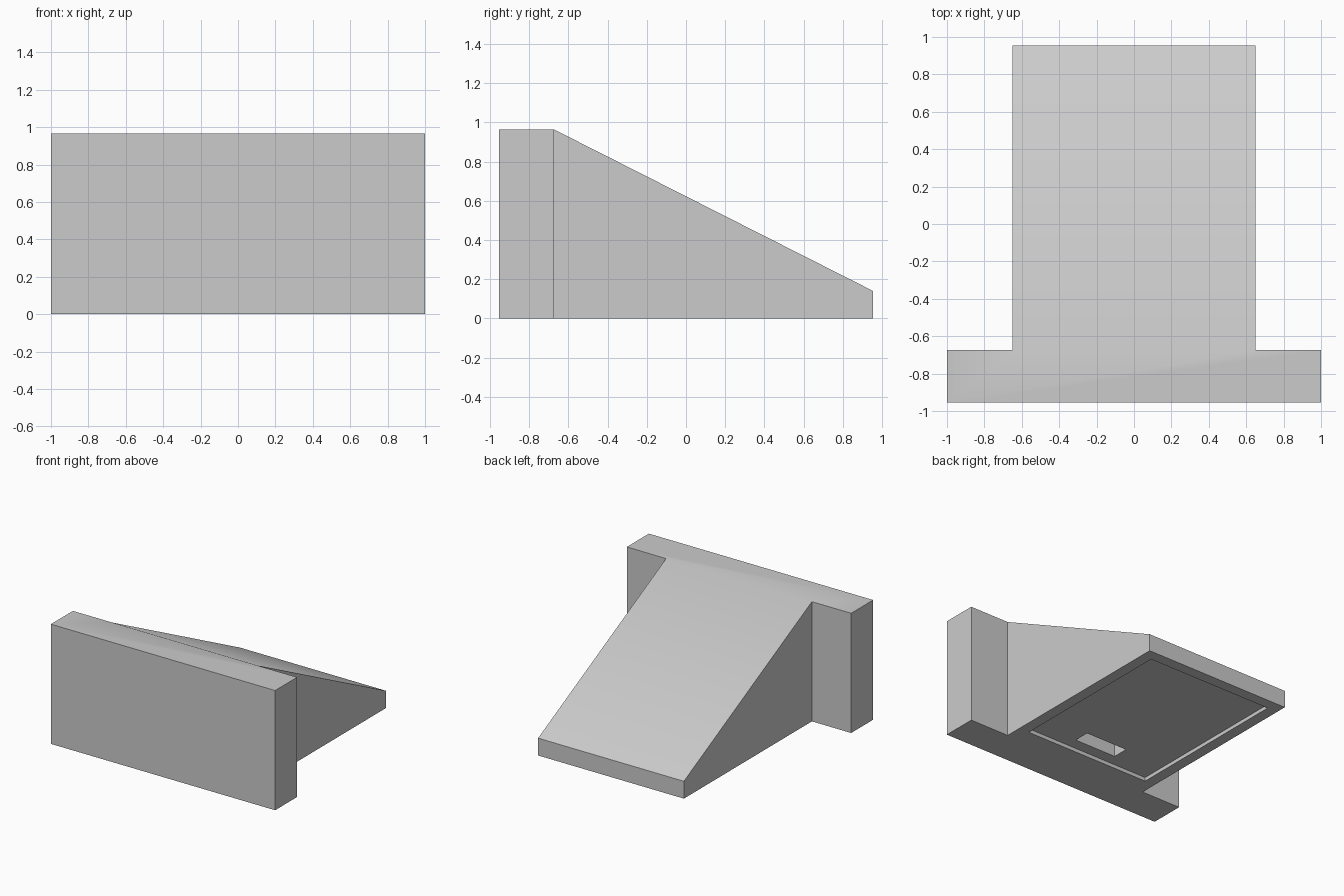
import bpy
import bmesh
import math

cube = bpy.data.objects.get("Cube")
if cube:
    bpy.data.objects.remove(cube, do_unlink=True)

# Main dimensions
FRONT, STEP, BACK = -0.955, -0.675, 0.955
WALL_X, RAMP_X = 1.0, 0.65
TOP, LIP = 0.965, 0.14

grey = bpy.data.materials.new("light_grey")
grey.use_nodes = True
colour = (0.6, 0.6, 0.6, 1)
grey.diffuse_color = colour
grey.node_tree.nodes["Principled BSDF"].inputs["Base Color"].default_value = colour


def add_object(name, bm):
    bmesh.ops.recalc_face_normals(bm, faces=bm.faces)
    mesh = bpy.data.meshes.new(name)
    bm.to_mesh(mesh)
    bm.free()
    mesh.materials.append(grey)
    obj = bpy.data.objects.new(name, mesh)
    bpy.context.collection.objects.link(obj)
    return obj


# Wedge body: T-shaped footprint raised to a wall and a sloping ramp
half = [(WALL_X, FRONT), (WALL_X, STEP), (RAMP_X, STEP), (RAMP_X, BACK)]
outline = half + [(-x, y) for x, y in reversed(half)]
bm = bmesh.new()
low = [bm.verts.new((x, y, 0)) for x, y in outline]
high = [bm.verts.new((x, y, LIP if y == BACK else TOP)) for x, y in outline]
count = len(outline)
for i in range(count):
    j = (i + 1) % count
    bm.faces.new((low[i], low[j], high[j], high[i]))
for ring in (low, high):
    bm.faces.new(ring[:3] + ring[-3:])
    bm.faces.new(ring[2:-2])
body = add_object("wedge_body", bm)


def cut_pocket(name, half_x, y0, y1, depth):
    """Cut a rectangular pocket upward into the underside."""
    bm = bmesh.new()
    bmesh.ops.create_cube(bm, size=1)
    for v in bm.verts:
        v.co.x *= 2 * half_x
        v.co.y = y1 if v.co.y > 0 else y0
        v.co.z = depth if v.co.z > 0 else -0.1
    cutter = add_object(name, bm)
    cutter.hide_render = True
    cutter.hide_set(True)
    mod = body.modifiers.new(name, "BOOLEAN")
    mod.object = cutter
    mod.operation = "DIFFERENCE"
    mod.solver = "EXACT"
    bpy.context.view_layer.objects.active = body
    bpy.ops.object.modifier_apply(modifier=name)
    bpy.data.objects.remove(cutter, do_unlink=True)


# Shallow recess and deeper slot underneath
cut_pocket("base_recess", 0.56, -0.54, 0.865, 0.03)
cut_pocket("base_slot", 0.187, -0.445, -0.315, 0.3)

# Soft blend from wall top to ramp, sharp elsewhere
bpy.ops.object.select_all(action="DESELECT")
body.select_set(True)
bpy.context.view_layer.objects.active = body
bpy.ops.object.shade_smooth_by_angle(angle=math.radians(30))
